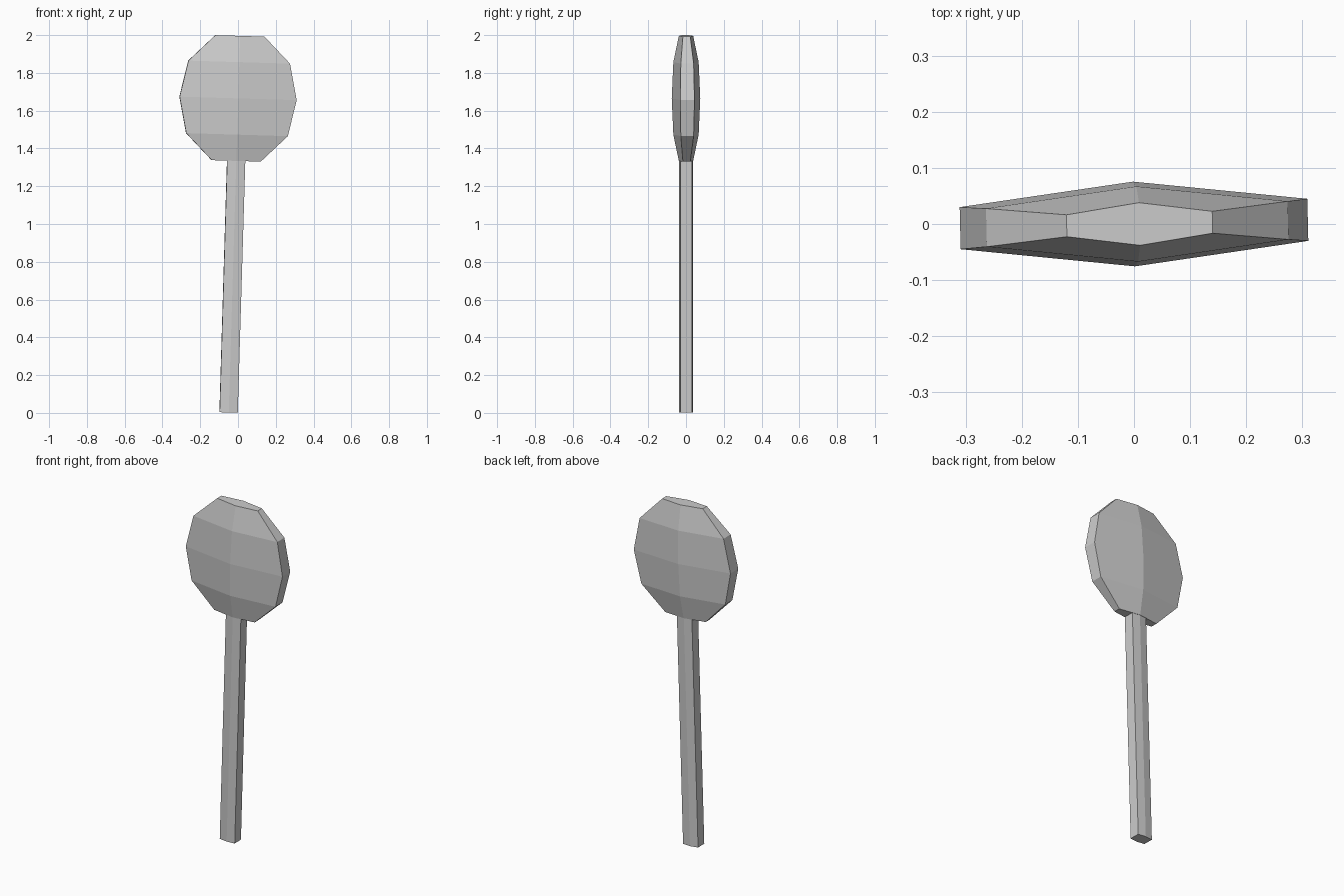
import bpy, bmesh
from mathutils import Matrix

if "Cube" in bpy.data.objects:
    bpy.data.objects.remove(bpy.data.objects["Cube"])

# Shared slight lean and twist, about the centre of the paddle head
LEAN = (Matrix.Translation((0, 0, 1.665))
        @ Matrix.Rotation(0.030, 4, 'Y')
        @ Matrix.Rotation(0.024, 4, 'Z'))


def hex_loft(name, rings):
    """Loft flattened hexagons: (height, half width, edge half depth, centre half depth)."""
    bm = bmesh.new()
    loops = []
    for z, w, e, c in rings:
        pts = [(w, -e), (w, e), (0, c), (-w, e), (-w, -e), (0, -c)]
        loops.append([bm.verts.new((x, y, z)) for x, y in pts])
    for a, b in zip(loops, loops[1:]):
        for i in range(6):
            j = (i + 1) % 6
            bm.faces.new((a[i], a[j], b[j], b[i]))
    bm.faces.new(loops[0][::-1])
    bm.faces.new(loops[-1])
    bm.transform(LEAN)
    bmesh.ops.recalc_face_normals(bm, faces=bm.faces)
    mesh = bpy.data.meshes.new(name)
    bm.to_mesh(mesh)
    bm.free()
    obj = bpy.data.objects.new(name, mesh)
    bpy.context.collection.objects.link(obj)
    return obj


# Rounded, faceted head, symmetric above and below its middle
half = [(0.192, 0.269, 0.034, 0.067), (0.331, 0.130, 0.0195, 0.038)]
lower = [(-z, w, e, c) for z, w, e, c in reversed(half)]
hex_loft("head", lower + [(0, 0.31, 0.0375, 0.0755)] + half)

# Long thin handle, reaching just inside the head
hex_loft("handle", [(-1.6635, 0.048, 0.030, 0.036),
                    (-0.31, 0.048, 0.030, 0.036)])
